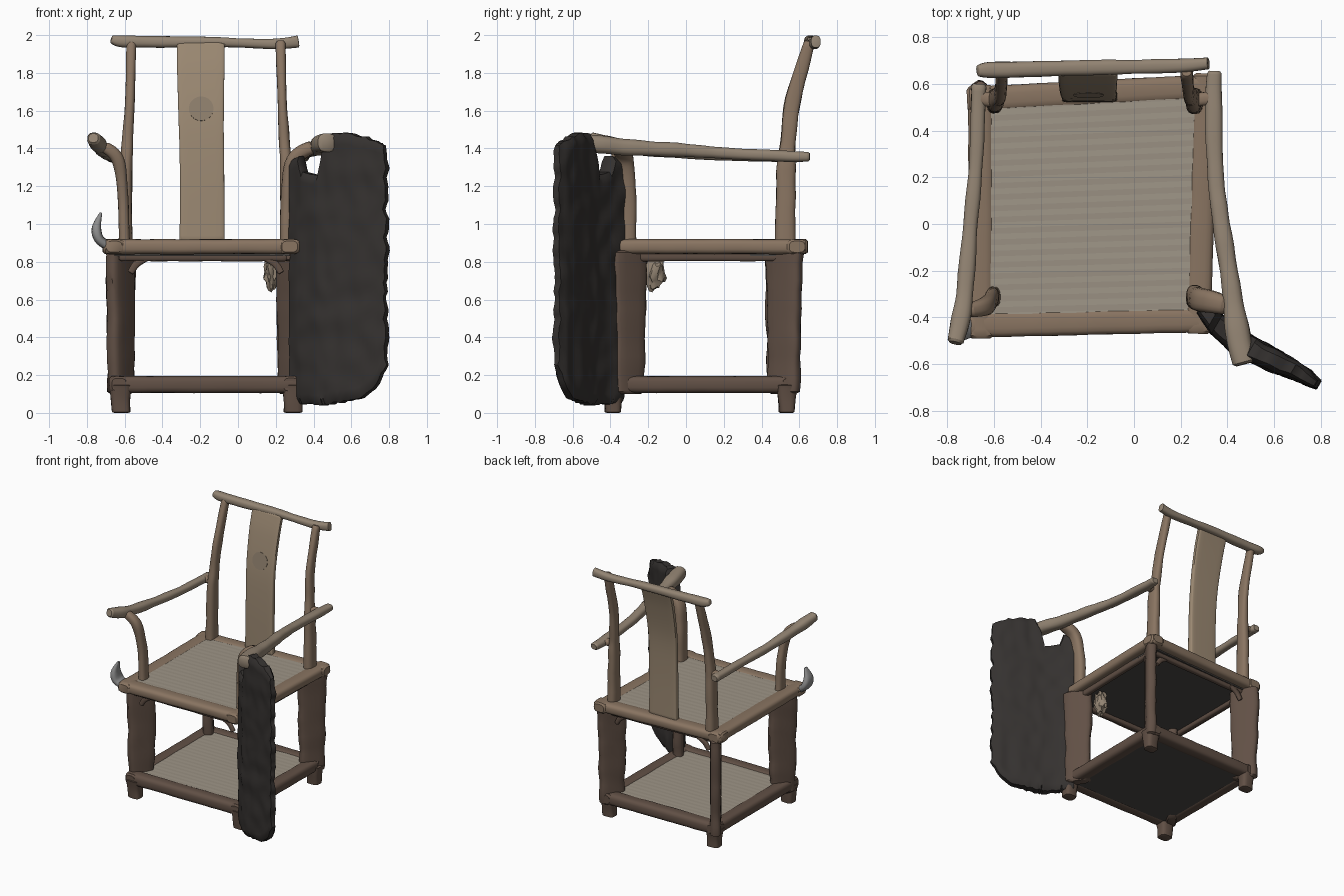
import bpy, bmesh, math, random
from mathutils import Vector, noise

if "Cube" in bpy.data.objects:
    bpy.data.objects.remove(bpy.data.objects["Cube"])

random.seed(4)


def material(name, rgb):
    m = bpy.data.materials.new(name)
    m.diffuse_color = (*rgb, 1)
    m.use_nodes = True
    m.node_tree.nodes["Principled BSDF"].inputs["Base Color"].default_value = m.diffuse_color
    return m


WOOD = material("wood", (0.25, 0.175, 0.12))
LEG = material("leg_wood", (0.12, 0.08, 0.06))
PALE = material("pale_wood", (0.29, 0.23, 0.17))
SPLAT = material("splat_wood", (0.33, 0.25, 0.17))
INLAY = material("inlay_wood", (0.27, 0.21, 0.15))
WEAVE = material("weave", (0.35, 0.31, 0.25))
WEAVE2 = material("weave_stripe", (0.32, 0.28, 0.225))
UNDER = material("underside", (0.07, 0.063, 0.058))
DARK = material("dark_wood", (0.035, 0.031, 0.029))
GREY = material("grey", (0.27, 0.27, 0.27))


def finish(name, bm, mats, angle=40):
    bmesh.ops.recalc_face_normals(bm, faces=bm.faces)
    me = bpy.data.meshes.new(name)
    bm.to_mesh(me)
    bm.free()
    for m in mats:
        me.materials.append(m)
    for p in me.polygons:
        p.use_smooth = True
    me.set_sharp_from_angle(angle=math.radians(angle))
    ob = bpy.data.objects.new(name, me)
    bpy.context.collection.objects.link(ob)
    return ob


def spline(pts, n):
    """Catmull-Rom through tuples of any length."""
    out = []
    for i in range(len(pts) - 1):
        a, b = pts[max(i - 1, 0)], pts[i]
        c, d = pts[i + 1], pts[min(i + 2, len(pts) - 1)]
        for k in range(n):
            t = k / n
            out.append([0.5 * (2 * q + (r - p) * t + (2 * p - 5 * q + 4 * r - s) * t * t
                               + (3 * q - p - 3 * r + s) * t ** 3) for p, q, r, s in zip(a, b, c, d)])
    return out + [list(pts[-1])]


def sweep(name, pts, mat, up=(0, 0, 1), power=2.6, sides=16, n=6, rough=0.12):
    """Weathered bar along (x, y, z, width, height) points."""
    path = spline(pts, n)
    up = Vector(up)
    seed = Vector((random.random() * 20, 0, 0))
    pos = [Vector(p[:3]) for p in path]
    rings = []
    for i, p in enumerate(path):
        t = (pos[min(i + 1, len(pos) - 1)] - pos[max(i - 1, 0)]).normalized()
        v = (up - t * t.dot(up)).normalized()
        u = t.cross(v)
        end = -1 if i == 0 else 1 if i == len(path) - 1 else 0
        inset = min(0.012, (pos[1] - pos[0]).length * 0.6)
        full = (pos[i] - t * end * inset, u, v, p[3], p[4])
        cap = (pos[i], u, v, p[3] * 0.75, p[4] * 0.75)
        rings += [cap, full] if end < 0 else [full, cap] if end > 0 else [full]
    bm = bmesh.new()
    loops = []
    for c, u, v, w, h in rings:
        loop = []
        for k in range(sides):
            a = 2 * math.pi * (k + 0.5) / sides
            ca, sa = math.cos(a), math.sin(a)
            off = u * math.copysign(abs(ca) ** (2 / power), ca) * w / 2 \
                + v * math.copysign(abs(sa) ** (2 / power), sa) * h / 2
            loop.append(bm.verts.new(c + off * (1 + rough * noise.noise((c + off) * 9 + seed))))
        loops.append(loop)
    for a, b in zip(loops, loops[1:]):
        for k in range(sides):
            bm.faces.new((a[k], a[(k + 1) % sides], b[(k + 1) % sides], b[k]))
    bm.faces.new(loops[0])
    bm.faces.new(loops[-1])
    return finish(name, bm, [mat])


def panel(name, corners, top, bottom, rows=40):
    """Striped woven top with a dark board beneath."""
    fl, fr, br, bl = [Vector((*c, 0)) for c in corners]
    bm = bmesh.new()
    z = Vector((0, 0, top))
    prev = None
    for j in range(rows + 1):
        t = j / rows
        row = [bm.verts.new(fl.lerp(bl, t) + z), bm.verts.new(fr.lerp(br, t) + z)]
        if prev:
            bm.faces.new((prev[0], prev[1], row[1], row[0])).material_index = j % 2
        prev = row
    finish(name, bm, [WEAVE, WEAVE2])
    bm = bmesh.new()
    lo = [bm.verts.new((c.x, c.y, bottom)) for c in (fl, fr, br, bl)]
    hi = [bm.verts.new((c.x, c.y, top - 0.006)) for c in (fl, fr, br, bl)]
    bm.faces.new(lo)
    bm.faces.new(hi)
    for k in range(4):
        bm.faces.new((lo[k], lo[(k + 1) % 4], hi[(k + 1) % 4], hi[k]))
    finish(name + "_underside", bm, [UNDER])


def frame(name, corners, z, w, h, mat, over=0.05):
    """Four rails between corner centres, overrunning at the ends."""
    for k, side in enumerate(("front", "right", "back", "left")):
        a, b = Vector(corners[k]), Vector(corners[(k + 1) % 4])
        d = (b - a).normalized() * over
        pts = [(*(a - d).lerp(b + d, t), z, w, h) for t in (0, 0.33, 0.67, 1)]
        sweep(f"{name}_{side}_rail", pts, mat, power=3.2, rough=0.06)


# seat, apron under it, and lower shelf
seat = [(-0.655, -0.43), (0.275, -0.41), (0.305, 0.585), (-0.655, 0.535)]
frame("seat", seat, 0.88, 0.11, 0.08, WOOD, 0.06)
panel("seat_panel", seat, 0.912, 0.83)
apron = [(-0.63, -0.39), (0.26, -0.38), (0.28, 0.545), (-0.63, 0.51)]
frame("apron", apron, 0.835, 0.045, 0.065, LEG, 0)
shelf = [(-0.63, -0.39), (0.28, -0.385), (0.285, 0.55), (-0.63, 0.535)]
frame("shelf", shelf, 0.15, 0.10, 0.09, LEG)
panel("shelf_panel", shelf, 0.185, 0.112)

# legs: boards turned toward the middle, with small feet
for tag, x, y, sx, sy, fx, fy in (("front_left", -0.62, -0.315, 1, 1, -0.62, -0.39),
                                  ("front_right", 0.28, -0.305, -1, 1, 0.295, -0.385),
                                  ("back_right", 0.28, 0.52, -1, -1, 0.29, 0.535),
                                  ("back_left", -0.62, 0.515, 1, -1, -0.62, 0.53)):
    sweep(tag + "_leg", [(x, y, z, 0.08, l) for z, l in ((0.1, 0.18), (0.3, 0.19), (0.6, 0.205), (0.86, 0.22))],
          LEG, up=(sx * 0.55, sy * 0.83, 0), power=3.5)
    sweep(tag + "_foot", [(fx, fy, 0, 0.095, 0.08), (fx, fy, 0.07, 0.10, 0.09), (fx, fy, 0.15, 0.12, 0.11)],
          LEG, up=(0, 1, 0), power=3.5)
    sweep(tag + "_corner_bracket", [(x + sx * 0.05, fy, 0.74, 0.03, 0.035), (x + sx * 0.085, fy, 0.79, 0.03, 0.04),
                                    (x + sx * 0.15, fy, 0.825, 0.03, 0.03)], LEG, up=(sx, 0, 0))

# back posts, top rail, splat with round inlay
for tag, xs in (("left", (-0.595, -0.592, -0.585, -0.572, -0.565)), ("right", (0.26, 0.255, 0.245, 0.233, 0.225))):
    yz = ((0.525, 0.88, 0.075, 0.11), (0.53, 1.28, 0.065, 0.10), (0.54, 1.44, 0.06, 0.08),
          (0.568, 1.66, 0.05, 0.085), (0.655, 1.965, 0.055, 0.06))
    sweep(tag + "_back_post", [(x, *r) for x, r in zip(xs, yz)], WOOD, up=(0, 1, 0))
sweep("top_rail", [(-0.67, 0.655, 1.98, 0.045, 0.04), (-0.62, 0.66, 1.968, 0.065, 0.06),
                   (-0.45, 0.662, 1.965, 0.065, 0.06), (-0.15, 0.67, 1.963, 0.065, 0.055),
                   (0.1, 0.675, 1.955, 0.06, 0.05), (0.23, 0.68, 1.955, 0.06, 0.06),
                   (0.32, 0.688, 1.967, 0.05, 0.065)], PALE)
sweep("back_splat", [(-0.19, 0.545, 0.9, 0.24, 0.05), (-0.19, 0.548, 1.25, 0.235, 0.045),
                     (-0.195, 0.565, 1.55, 0.24, 0.04), (-0.197, 0.61, 1.8, 0.25, 0.04),
                     (-0.197, 0.655, 1.96, 0.255, 0.04)], SPLAT, up=(0, 1, 0), power=7, sides=20, rough=0.01)
bpy.ops.mesh.primitive_cylinder_add(vertices=32, radius=0.065, depth=0.012, location=(-0.195, 0.556, 1.61),
                                    rotation=(math.radians(80), 0, 0))
inlay = bpy.context.object
inlay.name = "splat_inlay"
inlay.data.materials.append(INLAY)

# arms, their supports and the pegs to the back posts
sweep("left_arm", [(-0.665, 0.6, 1.355, 0.065, 0.055), (-0.675, 0.3, 1.36, 0.06, 0.055),
                   (-0.70, 0, 1.375, 0.065, 0.06), (-0.725, -0.3, 1.405, 0.075, 0.07),
                   (-0.745, -0.42, 1.43, 0.08, 0.075), (-0.765, -0.51, 1.455, 0.07, 0.065)], PALE)
sweep("right_arm", [(0.345, 0.655, 1.355, 0.06, 0.05), (0.34, 0.5, 1.36, 0.075, 0.06),
                    (0.35, 0.2, 1.375, 0.07, 0.06), (0.375, 0, 1.39, 0.075, 0.07),
                    (0.42, -0.3, 1.405, 0.085, 0.085), (0.445, -0.48, 1.425, 0.11, 0.10),
                    (0.475, -0.60, 1.43, 0.10, 0.10)], PALE)
sweep("left_arm_support", [(-0.60, -0.31, 0.88, 0.06, 0.09), (-0.61, -0.32, 1.15, 0.055, 0.08),
                           (-0.635, -0.35, 1.34, 0.065, 0.075), (-0.71, -0.37, 1.41, 0.06, 0.06)], WOOD, up=(0, 1, 0))
sweep("right_arm_support", [(0.26, -0.31, 0.88, 0.075, 0.10), (0.262, -0.315, 1.15, 0.07, 0.10),
                            (0.295, -0.325, 1.34, 0.08, 0.10), (0.40, -0.35, 1.41, 0.07, 0.08)], WOOD, up=(0, 1, 0))
sweep("left_arm_peg", [(-0.59, 0.53, 1.355, 0.06, 0.05), (-0.67, 0.54, 1.355, 0.06, 0.05)], WOOD)
sweep("right_arm_peg", [(0.25, 0.53, 1.36, 0.06, 0.05), (0.34, 0.54, 1.36, 0.06, 0.05)], WOOD)

# ragged dark slab grown onto the front right leg and arm: x, y, bottom, top, thickness
keys = [(0.285, -0.35, 0.06, 1.33, 0.06), (0.335, -0.41, 0.05, 1.36, 0.085), (0.355, -0.43, 0.05, 1.275, 0.09),
        (0.44, -0.50, 0.04, 1.26, 0.10), (0.465, -0.515, 0.045, 1.40, 0.10), (0.50, -0.535, 0.05, 1.475, 0.10),
        (0.57, -0.57, 0.06, 1.48, 0.095), (0.66, -0.615, 0.08, 1.465, 0.08),
        (0.74, -0.655, 0.15, 1.44, 0.06), (0.785, -0.685, 0.26, 1.42, 0.035)]
cols = [[a + (b - a) * k / 4 for a, b in zip(p, q)] for p, q in zip(keys, keys[1:]) for k in range(4)]
cols.append(list(keys[-1]))
ROWS = 48
normal = Vector((0.5, 0.86, 0))
bm = bmesh.new()
layers = []
edge = [0.022 * noise.noise(Vector((3.3, j * 0.45, 0))) for j in range(ROWS + 1)]
for c in cols:
    c[2] += random.uniform(-0.006, 0.006)
    c[3] += random.uniform(-0.006, 0.006)
for s in (-1, 1):
    grid = []
    for i, (x, y, lo, hi, th) in enumerate(cols):
        fade = max(0, (i - len(cols) + 4) / 3)
        col = []
        for j in range(ROWS + 1):
            p = Vector((x, y, lo + (hi - lo) * j / ROWS)) + Vector((0.86, -0.5, 0)) * edge[j] * fade
            taper = 0.6 if j in (0, ROWS) else 1
            bump = 0.012 * noise.noise(Vector((x * 14, s * 5, p.z * 9)))
            col.append(bm.verts.new(p + normal * s * max(0.01, th / 2 * taper + bump)))
        grid.append(col)
    layers.append(grid)
    for a, b in zip(grid, grid[1:]):
        for j in range(ROWS):
            bm.faces.new((a[j], b[j], b[j + 1], a[j + 1]))
rims = [[(i, j) for i in range(len(cols))] for j in (0, ROWS)] + \
       [[(i, j) for j in range(ROWS + 1)] for i in (0, len(cols) - 1)]
f, b = layers
for rim in rims:
    for (i, j), (k, l) in zip(rim, rim[1:]):
        bm.faces.new((f[i][j], f[k][l], b[k][l], b[i][j]))
finish("dark_slab", bm, [DARK])

# curled fragment at the front left seat corner
sweep("curled_fragment", [(-0.69, -0.44, 0.885, 0.09, 0.05), (-0.735, -0.445, 0.92, 0.11, 0.05),
                          (-0.75, -0.45, 0.98, 0.09, 0.05), (-0.725, -0.45, 1.06, 0.03, 0.015)],
      GREY, up=(1, 0, 0.3))

# broken lump hanging under the seat
bm = bmesh.new()
bmesh.ops.create_icosphere(bm, subdivisions=3, radius=1)
for v in bm.verts:
    v.co *= 1 + 0.5 * noise.noise(v.co * 2.2)
    v.co = Vector((0.18 + v.co.x * 0.04, -0.165 + v.co.y * 0.05, 0.745 + v.co.z * 0.095))
finish("broken_lump", bm, [PALE])
